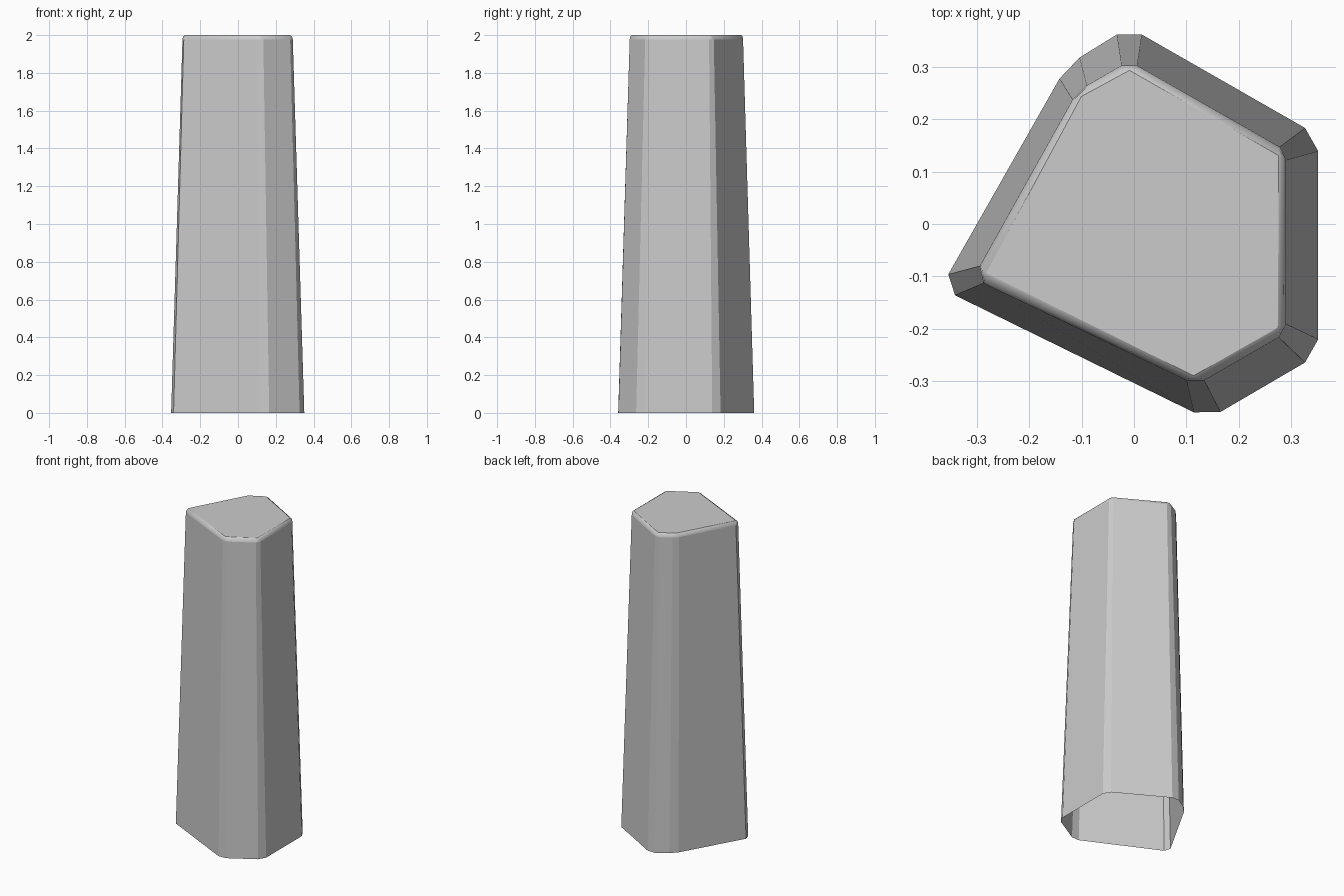
import bpy
import bmesh
from mathutils import Vector

# Remove the default object
default = bpy.data.objects.get("Cube")
if default:
    bpy.data.objects.remove(default, do_unlink=True)

# Plain grey stone
stone = bpy.data.materials.new("plain_grey")
stone.use_nodes = True
grey = (0.6, 0.6, 0.6, 1.0)
stone.diffuse_color = grey
stone.node_tree.nodes["Principled BSDF"].inputs["Base Color"].default_value = grey

# Chamfered corners, two points each, at the foot and just below the lip
foot_outline = [
    (-.033, .361), (-.104, .317 + 0), (-.142, .277), (-.354, -.096),
    (-.341, -.136), (.114, -.359), (.165, -.358), (.326, -.264),
    (.351, -.22), (.351, .139), (.326, .183), (.015, .361),
]
shoulder_outline = [
    (-.024, .302), (-.09, .264), (-.117, .237), (-.294, -.08),
    (-.287, -.113), (.1, -.298), (.134, -.298), (.276, -.216),
    (.29, -.191), (.29, .122), (.278, .147), (.006, .302),
]
shoulder_height = 1.977
top_height = 2.0


def cap_outline(outline, inset):
    """Each chamfer closes to one sharp corner, drawn slightly inward."""
    points = [Vector(p) for p in outline]
    points = points[-1:] + points[:-1]
    closed = []
    for a, b in zip(points[::2], points[1::2]):
        corner = (a + b) / 2 * inset
        closed += [corner, corner]
    return closed[1:] + closed[:1]


def add_ring(bm, outline, height):
    return [bm.verts.new((p[0], p[1], height)) for p in outline]


def bridge(bm, lower, upper, smooth):
    count = len(lower)
    for i in range(count):
        j = (i + 1) % count
        face = bm.faces.new((lower[j], lower[i], upper[i], upper[j]))
        face.smooth = smooth


# Tapered shaft, open underneath, with a rounded lip and flat cap
bm = bmesh.new()
cap_points = cap_outline(shoulder_outline, .97)
foot = add_ring(bm, foot_outline, 0)
shoulder = add_ring(bm, shoulder_outline, shoulder_height)
lip_points = [Vector(s).lerp(c, .3) for s, c in zip(shoulder_outline, cap_points)]
lip = add_ring(bm, lip_points, shoulder_height + (top_height - shoulder_height) * .7)
cap = add_ring(bm, cap_points, top_height)

bridge(bm, foot, shoulder, False)
bridge(bm, shoulder, lip, True)
bridge(bm, lip, cap, True)
bm.faces.new(list(reversed(cap)))

# Merge the paired corners of the cap
bmesh.ops.remove_doubles(bm, verts=cap, dist=.0001)
bmesh.ops.recalc_face_normals(bm, faces=bm.faces)
if max(bm.faces, key=lambda f: f.calc_center_median().z).normal.z < 0:
    bmesh.ops.reverse_faces(bm, faces=bm.faces)

mesh = bpy.data.meshes.new("tapered_pillar")
bm.to_mesh(mesh)
bm.free()
mesh.materials.append(stone)
pillar = bpy.data.objects.new("tapered_pillar", mesh)
bpy.context.scene.collection.objects.link(pillar)
